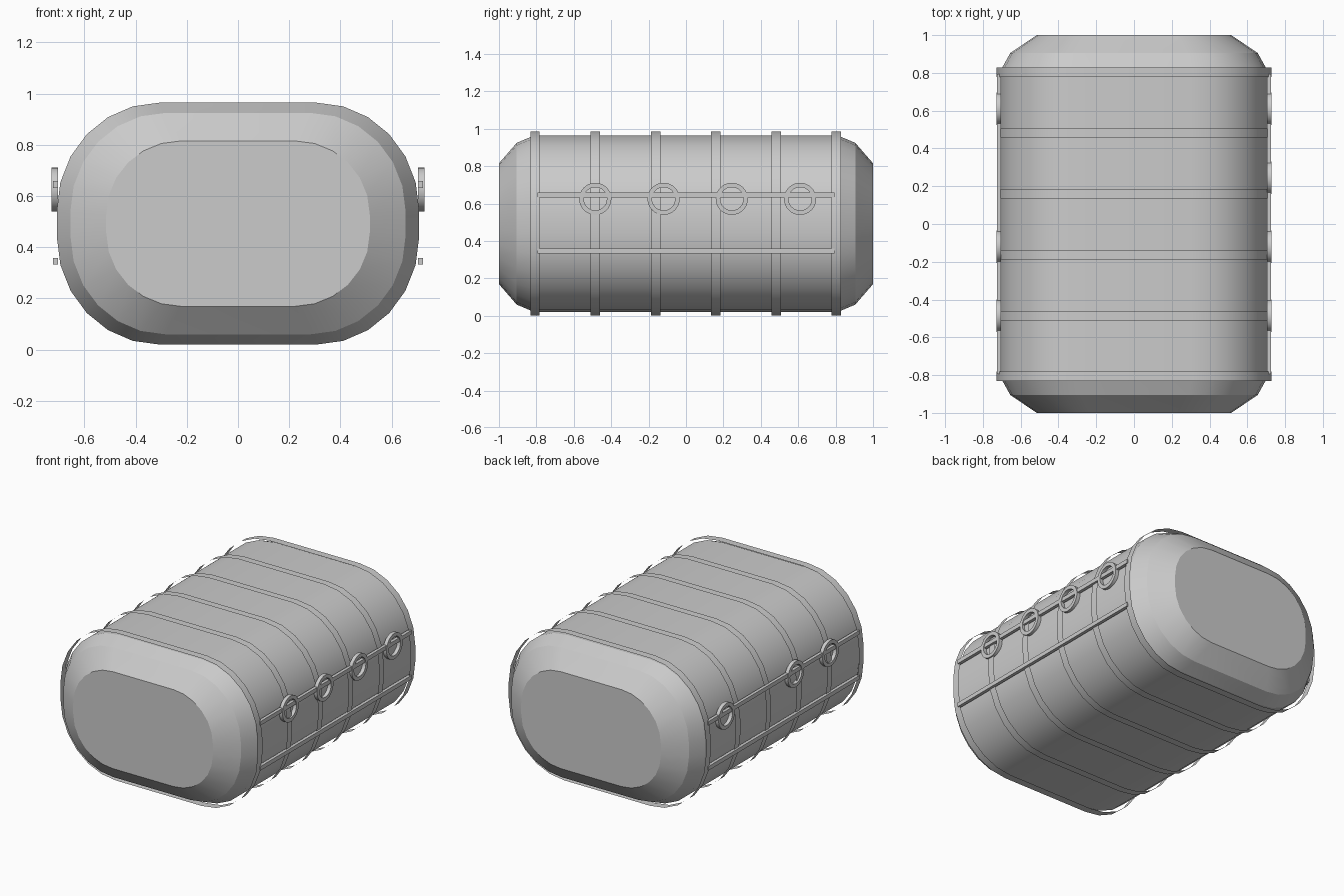
import bpy, bmesh, math
from mathutils import Matrix

if "Cube" in bpy.data.objects:
    bpy.data.objects.remove(bpy.data.objects["Cube"])

CZ = 0.492  # height of the barrel axis

grey = bpy.data.materials.new("plain grey")
grey.diffuse_color = (0.6, 0.6, 0.6, 1)
grey.use_nodes = True
grey.node_tree.nodes["Principled BSDF"].inputs["Base Color"].default_value = grey.diffuse_color


def outline(hx, hz):
    """Rounded rectangle, six segments per corner, scaled to half sizes."""
    pts = []
    for q, (sx, sz) in enumerate([(1, 1), (-1, 1), (-1, -1), (1, -1)]):
        for i in range(7):
            a = math.radians(q * 90 + i * 15)
            x = sx * 0.308 + 0.4 * math.cos(a)
            z = sz * 0.0525 + 0.42 * math.sin(a)
            pts.append((x / 0.708 * hx, CZ + z / 0.4725 * hz))
    return pts


def finish(name, bm, smooth=30):
    me = bpy.data.meshes.new(name)
    bm.to_mesh(me)
    bm.free()
    me.materials.append(grey)
    ob = bpy.data.objects.new(name, me)
    bpy.context.collection.objects.link(ob)
    bpy.ops.object.select_all(action='DESELECT')
    bpy.context.view_layer.objects.active = ob
    ob.select_set(True)
    bpy.ops.object.shade_smooth_by_angle(angle=math.radians(smooth))
    return ob


def loft(name, sections, caps):
    """Skin outlines along y; sections are (y, half width, half height)."""
    bm = bmesh.new()
    loops = [[bm.verts.new((x, y, z)) for x, z in outline(hx, hz)]
             for y, hx, hz in sections]
    n = len(loops[0])
    for a, b in zip(loops, loops[1:]):
        for i in range(n):
            j = (i + 1) % n
            bm.faces.new((a[i], a[j], b[j], b[i]))
    if caps:
        bm.faces.new(loops[0][::-1])
        bm.faces.new(loops[-1])
        bmesh.ops.recalc_face_normals(bm, faces=bm.faces)
    return finish(name, bm, 20)


# Main barrel with two-step chamfered ends
end = [(1.0, 0.515, 0.323), (0.905, 0.655, 0.4325), (0.81, 0.708, 0.4725)]
loft("barrel_body", [(-y, x, z) for y, x, z in end] + end[::-1], True)

# Thin open straps standing slightly off the barrel
for i in range(6):
    y = -0.807 + i * 0.3222
    hx = 0.727 if i in (0, 5) else 0.72
    loft(f"strap_{i + 1}", [(y - 0.025, hx, 0.492), (y + 0.025, hx, 0.492)], False)


def rail(name, side, z):
    bm = bmesh.new()
    m = Matrix.Translation((side * 0.7135, 0, z)) @ Matrix.Diagonal((0.021, 1.59, 0.027, 1))
    bmesh.ops.create_cube(bm, size=1, matrix=m)
    finish(name, bm)


def ring(name, side, y, z=0.625, n=32):
    """Flat annulus with square section, facing sideways."""
    bm = bmesh.new()
    section = [(0.704, 0.062), (0.728, 0.062), (0.728, 0.086), (0.704, 0.086)]
    rows = [[bm.verts.new((side * x, y + r * math.cos(2 * math.pi * k / n),
                           z + r * math.sin(2 * math.pi * k / n)))
             for x, r in section] for k in range(n)]
    for k in range(n):
        a, b = rows[k], rows[(k + 1) % n]
        for i in range(4):
            j = (i + 1) % 4
            bm.faces.new((a[i], a[j], b[j], b[i]))
    bmesh.ops.recalc_face_normals(bm, faces=bm.faces)
    finish(name, bm)


# Side rails and lashing rings; the left side lacks the third ring
for side, label in ((1, "right"), (-1, "left")):
    rail(f"upper_rail_{label}", side, 0.645)
    rail(f"lower_rail_{label}", side, 0.345)
    for i in range(4):
        if not (side < 0 and i == 2):
            ring(f"ring_{label}_{i + 1}", side, -0.485 + i * 0.365)
